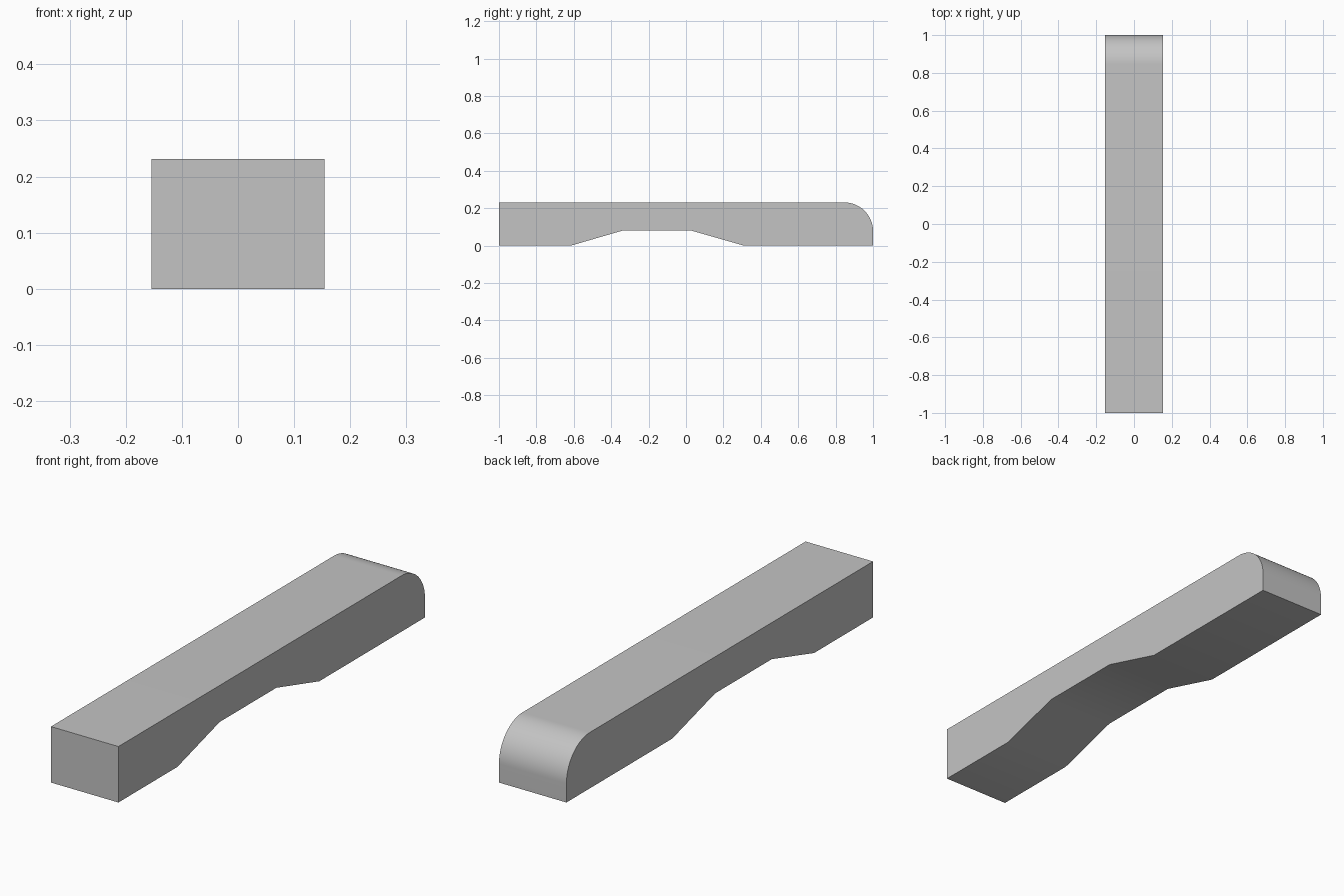
import bpy, bmesh
from math import sin, cos, pi

cube = bpy.data.objects.get("Cube")
if cube:
    bpy.data.objects.remove(cube, do_unlink=True)

HALF_WIDTH, HEIGHT, RADIUS = 0.154, 0.231, 0.154
ARC_STEPS = 24

# Plain grey finish
grey = bpy.data.materials.new("plain_grey")
grey.use_nodes = True
colour = (0.55, 0.55, 0.55, 1)
grey.diffuse_color = colour
grey.node_tree.nodes["Principled BSDF"].inputs["Base Color"].default_value = colour

# Side profile (y, z): two feet, a raised underside and a rounded back top edge
profile = [(-1, 0), (-0.615, 0), (-0.34, 0.08), (0.03, 0.08), (0.31, 0), (1, 0)]
for i in range(ARC_STEPS + 1):
    a = pi / 2 * i / ARC_STEPS
    profile.append((1 - RADIUS + RADIUS * cos(a), HEIGHT - RADIUS + RADIUS * sin(a)))
profile.append((-1, HEIGHT))

# Extrude the profile across the width
bm = bmesh.new()
side = bm.faces.new([bm.verts.new((-HALF_WIDTH, y, z)) for y, z in profile])
extruded = bmesh.ops.extrude_face_region(bm, geom=[side])
moved = [v for v in extruded["geom"] if isinstance(v, bmesh.types.BMVert)]
bmesh.ops.translate(bm, verts=moved, vec=(2 * HALF_WIDTH, 0, 0))
bmesh.ops.recalc_face_normals(bm, faces=bm.faces)

mesh = bpy.data.meshes.new("handle_bar")
bm.to_mesh(mesh)
bm.free()
mesh.materials.append(grey)
bar = bpy.data.objects.new("handle_bar", mesh)
bpy.context.collection.objects.link(bar)

# Smooth rounding with crisp outer edges
bpy.ops.object.select_all(action="DESELECT")
bar.select_set(True)
bpy.context.view_layer.objects.active = bar
bpy.ops.object.shade_smooth_by_angle(angle=pi / 6)
